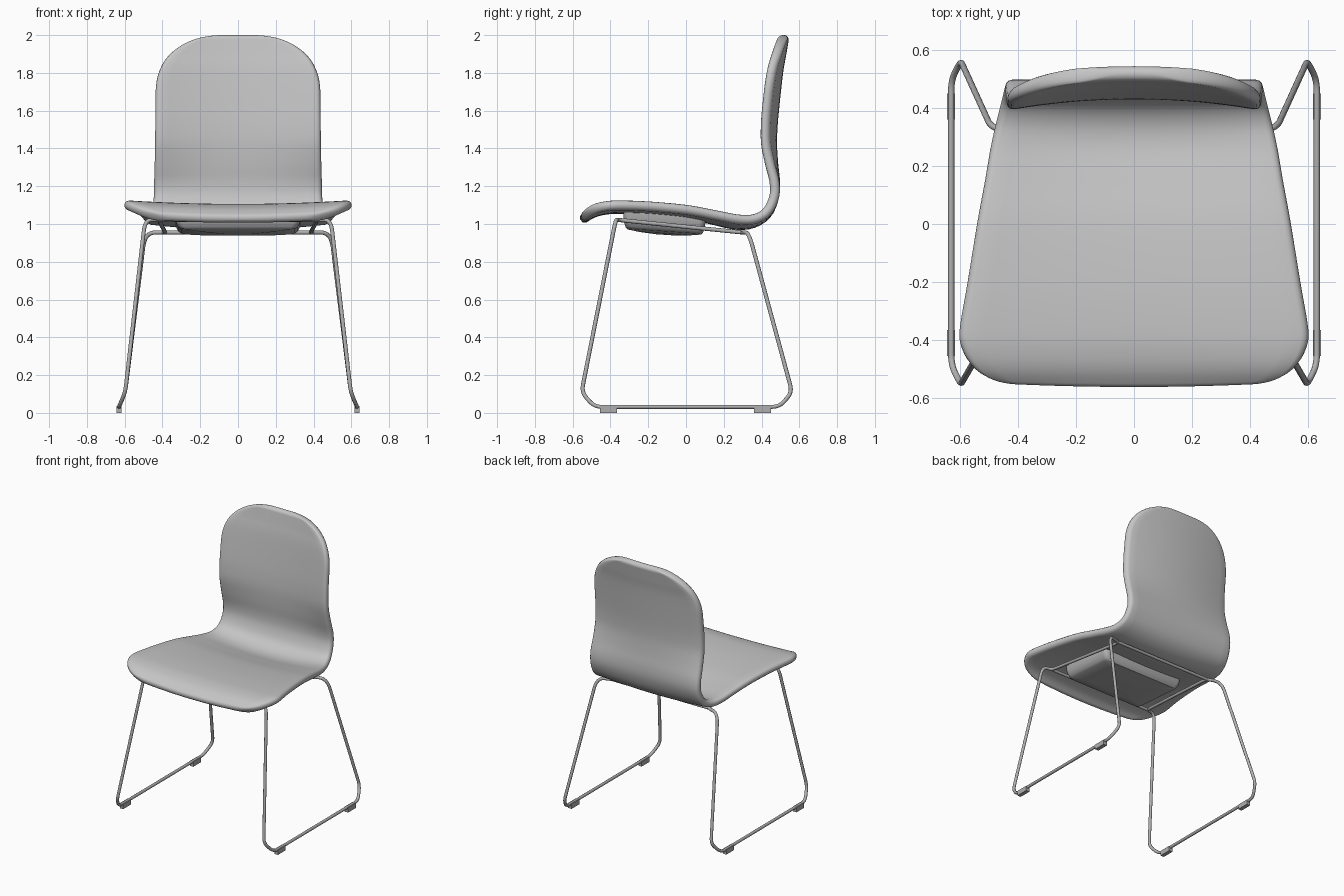
import bpy, bmesh, math
from mathutils import Vector

if "Cube" in bpy.data.objects:
    bpy.data.objects.remove(bpy.data.objects["Cube"])


def material(name, v):
    m = bpy.data.materials.new(name)
    m.diffuse_color = (v, v, v, 1)
    m.use_nodes = True
    m.node_tree.nodes["Principled BSDF"].inputs["Base Color"].default_value = m.diffuse_color
    return m


SHELL = material("shell grey", 0.56)
METAL = material("metal grey", 0.43)


def finish(ob, mat, angle=40):
    ob.data.materials.clear()
    ob.data.materials.append(mat)
    bpy.ops.object.select_all(action='DESELECT')
    ob.select_set(True)
    bpy.context.view_layer.objects.active = ob
    bpy.ops.object.shade_smooth_by_angle(angle=math.radians(angle))


def loft(name, rings, mat):
    """Skin a list of closed rings and cap both ends."""
    bm = bmesh.new()
    rows = [[bm.verts.new(p) for p in r] for r in rings]
    n = len(rows[0])
    for a, b in zip(rows, rows[1:]):
        for i in range(n):
            j = (i + 1) % n
            bm.faces.new((a[i], a[j], b[j], b[i]))
    bm.faces.new(rows[0])
    bm.faces.new(rows[-1])
    bmesh.ops.recalc_face_normals(bm, faces=bm.faces)
    me = bpy.data.meshes.new(name)
    bm.to_mesh(me)
    bm.free()
    ob = bpy.data.objects.new(name, me)
    bpy.context.collection.objects.link(ob)
    finish(ob, mat)


# --- One-piece seat and back: centre line (y, z), half width, side curl ---
KEYS = [Vector(k) for k in (
    (-.557, 1.018, .60, .03), (-.50, 1.055, .60, .025), (-.44, 1.073, .60, .022),
    (-.36, 1.08, .60, .02), (-.2, 1.075, .573, .02), (0, 1.053, .54, .024),
    (.15, 1.02, .512, .03), (.27, .995, .492, .033), (.36, 1.006, .474, .022),
    (.43, 1.055, .456, .008), (.466, 1.14, .446, 0), (.472, 1.22, .444, .004),
    (.462, 1.32, .441, .02), (.456, 1.42, .439, .036), (.458, 1.5, .438, .041),
    (.466, 1.6, .437, .043), (.488, 1.8, .435, .042), (.505, 1.9, .434, .04),
    (.522, 2.0, .434, .04))]
H = .026                                   # half thickness

dense = []
for i in range(len(KEYS) - 1):
    p0, p1, p2, p3 = (KEYS[min(max(i + k, 0), len(KEYS) - 1)] for k in (-1, 0, 1, 2))
    for k in range(20):
        t = k / 20
        dense.append(.5 * (2 * p1 + (p2 - p0) * t + (2 * p0 - 5 * p1 + 4 * p2 - p3) * t * t
                           + (3 * p1 - p0 - 3 * p2 + p3) * t ** 3))
dense.append(KEYS[-1])
dist = [0]
for a, b in zip(dense, dense[1:]):
    dist.append(dist[-1] + (b - a).xy.length)
LEN = dist[-1]


def sample(s):
    i = 0
    while i < len(dist) - 2 and dist[i + 1] < s:
        i += 1
    t = (s - dist[i]) / (dist[i + 1] - dist[i])
    lo, hi = dense[max(i - 2, 0)], dense[min(i + 3, len(dense) - 1)]
    return dense[i].lerp(dense[i + 1], t), (hi - lo).xy.normalized()


def corner(d, r, a, n):
    """Width lost at distance d from the end, for a rounded corner."""
    u = max(0, 1 - d / r)
    return a * (1 - max(0, 1 - u ** n) ** (1 / n))


rings = []
ROWS, COLS, CAP = 140, 18, 6
for i in range(ROWS + 1):
    t = i / ROWS
    s = LEN * (t - .96 * math.sin(2 * math.pi * t) / (2 * math.pi))
    s = min(max(s, 0), LEN)
    p, tan = sample(s)
    nor = Vector((-tan.y, tan.x))
    w = p[2] - corner(s, .19, .24, 2.1) - corner(LEN - s, .32, .385, 2.3)
    u = max(0, 1 - min(s, LEN - s) / H)
    h = max(.003, H * math.sqrt(1 - u * u))
    flat = w - H
    sec = [(-flat + 2 * flat * k / COLS, h) for k in range(COLS + 1)]
    sec += [(flat + H * math.sin(math.pi * k / CAP), h * math.cos(math.pi * k / CAP))
            for k in range(1, CAP)]
    sec += [(-x, -o) for x, o in sec]
    ring = []
    for x, o in sec:
        q = p.xy + nor * (o + p[3] * (x / p[2]) ** 2)
        bow = .04 * (x / p[2]) ** 2 * math.exp(-s / .08)   # bowed front edge
        ring.append((x, q.x + bow, q.y))
    rings.append(ring)
loft("seat_shell", rings, SHELL)


# --- Shallow tray under the seat ---
def tray_ring(scale, z):
    out = []
    hx, hy, r = .335 * scale, .217 * scale, .035 * scale
    for q, (sx, sy) in enumerate(((1, 1), (-1, 1), (-1, -1), (1, -1))):
        for k in range(6):
            a = math.pi / 2 * (q + k / 5)
            x = sx * (hx - r) + r * math.cos(a)
            y = sy * (hy - r) + r * math.sin(a)
            out.append((x, y - .115, z - .07 * y + .022 * (x / .33) ** 2))
    return out


loft("under_seat_tray", [tray_ring(*k) for k in (
    (1, 1.03), (1, 1.0), (.98, .975), (.945, .953), (.9, .943), (.6, .942), (.2, .942))], METAL)


# --- Tubular steel frame ---
def tube(name, pts, cyclic):
    path = []
    n = len(pts)
    for i, (x, y, z, r) in enumerate(pts):
        p = Vector((x, y, z))
        if r == 0:
            path.append(p)
            continue
        a = Vector(pts[i - 1][:3]) - p
        b = Vector(pts[(i + 1) % n][:3]) - p
        a = p + a.normalized() * min(r, a.length * .48)
        b = p + b.normalized() * min(r, b.length * .48)
        for k in range(7):
            t = k / 6
            path.append(a * (1 - t) ** 2 + p * 2 * t * (1 - t) + b * t * t)
    cu = bpy.data.curves.new(name, 'CURVE')
    cu.dimensions = '3D'
    cu.bevel_depth = .0108
    cu.bevel_resolution = 3
    cu.use_fill_caps = True
    sp = cu.splines.new('POLY')
    sp.points.add(len(path) - 1)
    for v, q in zip(sp.points, path):
        v.co = (*q, 1)
    sp.use_cyclic_u = cyclic
    ob = bpy.data.objects.new(name, cu)
    bpy.context.collection.objects.link(ob)
    bpy.ops.object.select_all(action='DESELECT')
    ob.select_set(True)
    bpy.context.view_layer.objects.active = ob
    bpy.ops.object.convert(target='MESH')
    finish(bpy.context.object, METAL, 60)


SIDE = [(.63, -.485, .032, .04), (.597, -.553, .11, .04), (.492, -.372, 1.022, .06),
        (.42, -.362, 1.022, .04), (.385, .30, .955, .03), (.492, .332, .955, .08),
        (.597, .562, .11, .04), (.63, .495, .032, .04)]
for side, sx in (("right", 1), ("left", -1)):
    tube(side + "_sled_leg", [(x * sx, y, z, r) for x, y, z, r in SIDE], True)
    # floor glides
    for end, y in (("front", -.41), ("rear", .405)):
        bpy.ops.mesh.primitive_cube_add(size=1, location=(sx * .63, y, .018))
        ob = bpy.context.object
        ob.name = f"{side}_{end}_glide"
        ob.scale = (.028, .09, .036)
        finish(ob, METAL, 30)

tube("front_crossbar", [(-.43, -.36, 1.022, 0), (.43, -.36, 1.022, 0)], False)
tube("rear_crossbar", [(-.41, .30, .955, 0), (.41, .30, .955, 0)], False)
